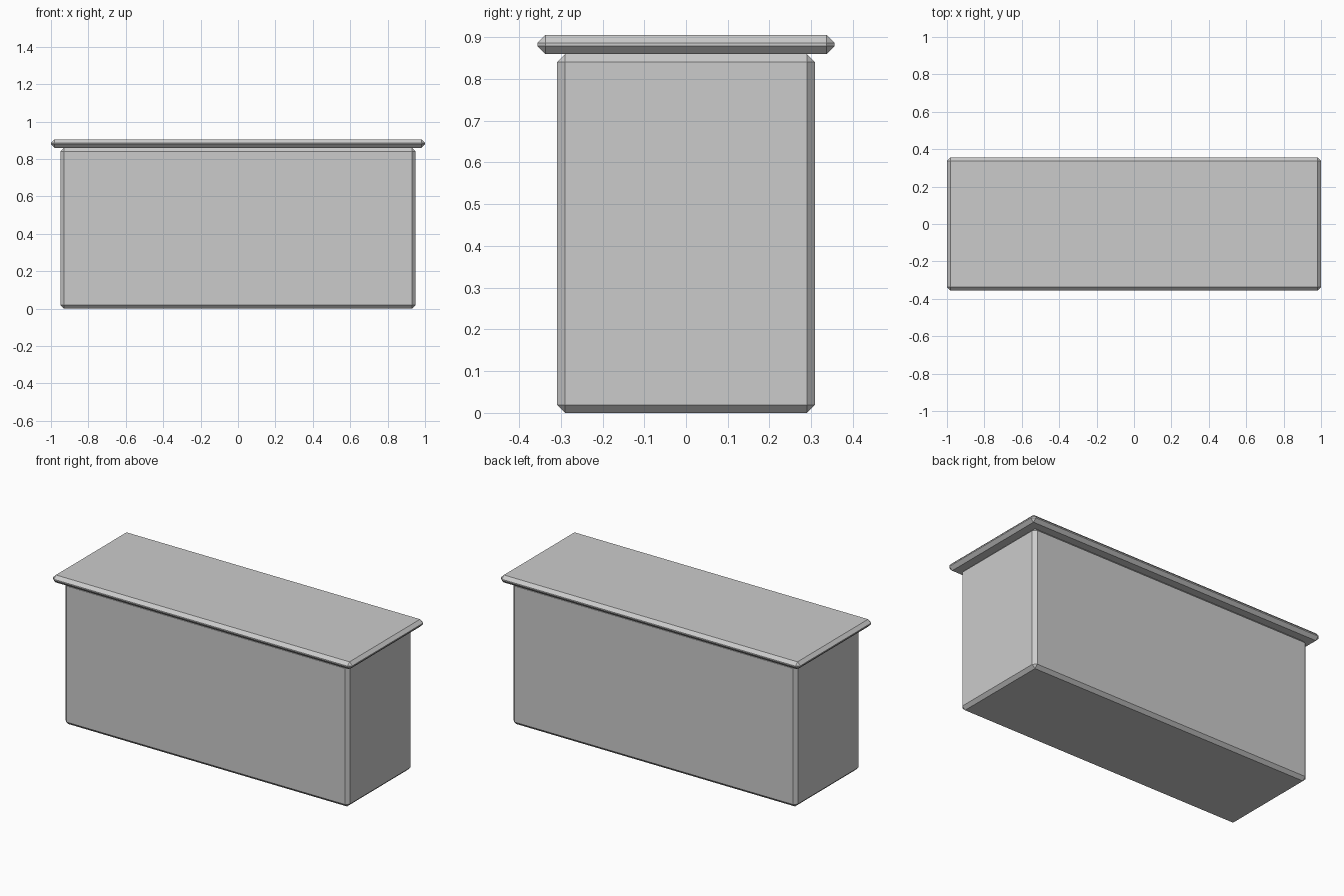
import bpy

if "Cube" in bpy.data.objects:
    bpy.data.objects.remove(bpy.data.objects["Cube"])


def chamfered_box(name, size, z_bottom, chamfer):
    """Box standing on z_bottom, with every edge cut by a flat chamfer."""
    bpy.ops.mesh.primitive_cube_add(size=1, location=(0, 0, z_bottom + size[2] / 2))
    box = bpy.context.object
    box.name = name
    box.scale = size
    bpy.ops.object.transform_apply(location=False, rotation=False, scale=True)
    bevel = box.modifiers.new("chamfer", "BEVEL")
    bevel.width = chamfer
    bevel.segments = 1
    bevel.limit_method = "ANGLE"
    return box


# Counter body
chamfered_box("counter_body", (1.9, 0.617, 0.86), 0.0, 0.019)

# Overhanging counter top
chamfered_box("counter_top", (2.0, 0.712, 0.045), 0.86, 0.019)
